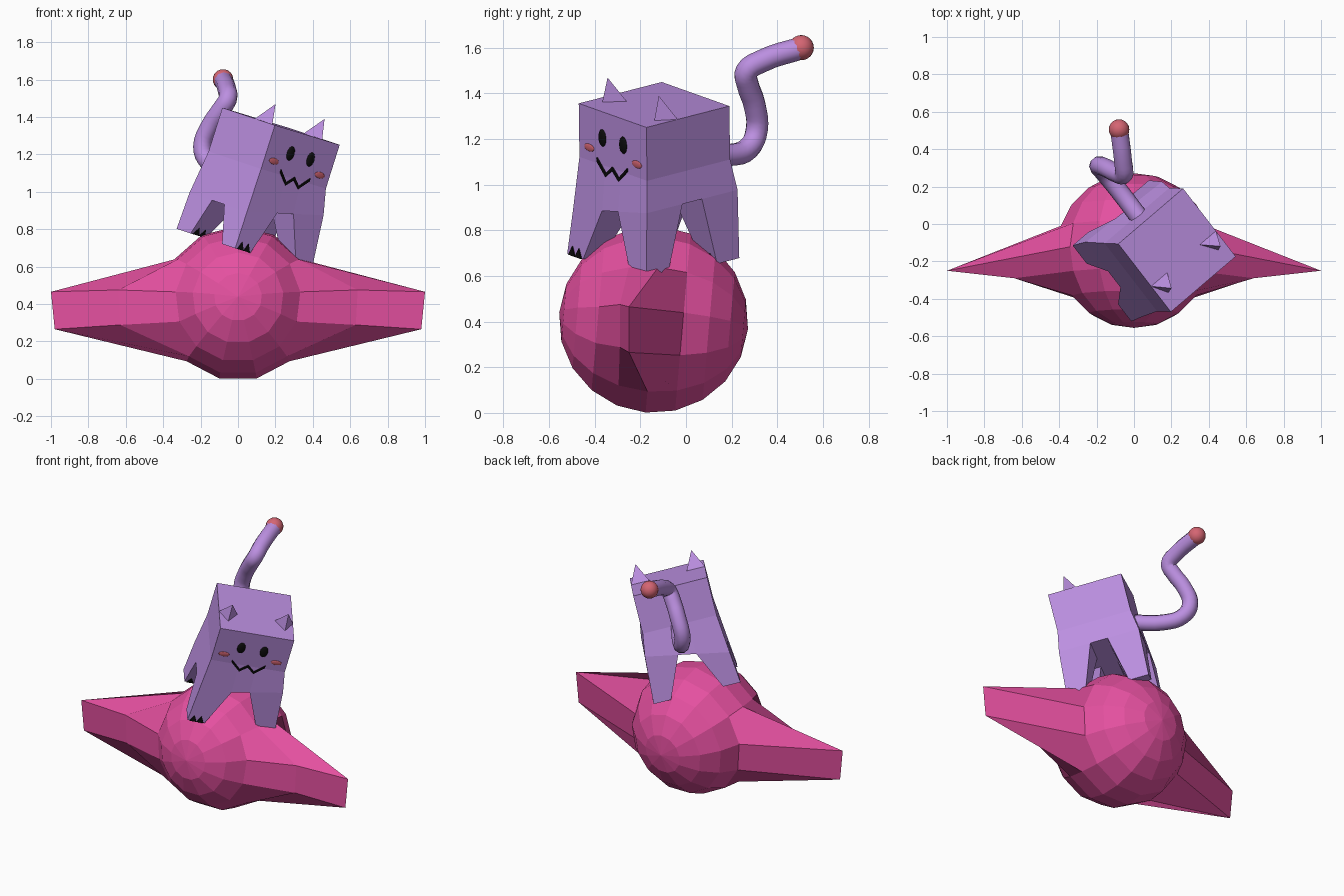
import bpy, bmesh, math
from mathutils import Matrix, Vector

if "Cube" in bpy.data.objects:
    bpy.data.objects.remove(bpy.data.objects["Cube"])


def material(name, rgb):
    m = bpy.data.materials.new(name)
    m.diffuse_color = (*rgb, 1)
    m.use_nodes = True
    m.node_tree.nodes["Principled BSDF"].inputs["Base Color"].default_value = m.diffuse_color
    return m


PURPLE = material("lilac", (0.50, 0.275, 0.75))
PINK = material("hot pink", (0.78, 0.08, 0.35))
ROSE = material("rose", (0.66, 0.13, 0.17))
BLACK = material("black", (0.004, 0.004, 0.004))

# Cat's own frame: origin at the middle of its flat top, local -y is its face
CAT = Matrix(((0.740, -0.600, 0.301, 0.23),
              (0.633, 0.777, -0.013, -0.14),
              (-0.225, 0.200, 0.955, 1.35),
              (0, 0, 0, 1)))


def add(name, verts, faces, mat, frame=CAT):
    bm = bmesh.new()
    vs = [bm.verts.new(frame @ Vector(v)) for v in verts]
    for f in faces:
        bm.faces.new([vs[i] for i in f])
    bmesh.ops.recalc_face_normals(bm, faces=bm.faces)
    me = bpy.data.meshes.new(name)
    bm.to_mesh(me)
    bm.free()
    me.materials.append(mat)
    ob = bpy.data.objects.new(name, me)
    bpy.context.collection.objects.link(ob)
    return ob


def prism(name, front, back, mat):
    n = len(front)
    faces = [list(range(n)), list(range(n, 2 * n))]
    faces += [[i, (i + 1) % n, n + (i + 1) % n, n + i] for i in range(n)]
    return add(name, front + back, faces, mat)


def ellipsoid(name, loc, scale, mat, frame=CAT):
    bm = bmesh.new()
    bmesh.ops.create_uvsphere(bm, u_segments=20, v_segments=12, radius=1)
    bm.transform(frame @ Matrix.Translation(loc) @ Matrix.Diagonal((*scale, 1)))
    for f in bm.faces:
        f.smooth = True
    me = bpy.data.meshes.new(name)
    bm.to_mesh(me)
    bm.free()
    me.materials.append(mat)
    bpy.context.collection.objects.link(bpy.data.objects.new(name, me))


# Ball: 13-sided sphere with its pole to the front, side points pulled into wings
SEG, RINGS, R = 13, 10, 0.415
place = Matrix.Translation((0, -0.142, 0.403)) @ Matrix.Rotation(math.radians(-5), 4, 'X')
pulled = {(4, 3): (0.64, -0.29, 0.475), (4, 4): (0.63, -0.29, 0.288),
          (5, 3): (1.0, -0.25, 0.465), (5, 4): (0.98, -0.25, 0.265)}
verts = [place @ Vector((0, -R, 0)), place @ Vector((0, R, 0))]
for k in range(1, RINGS):
    t = math.pi * k / RINGS
    for j in range(SEG):
        a = math.tau * j / SEG
        p = place @ Vector((R * math.sin(t) * math.sin(a), -R * math.cos(t),
                            R * math.sin(t) * math.cos(a)))
        key = (k, min(j, SEG - j))
        if key in pulled:
            x, y, z = pulled[key]
            p = Vector((math.copysign(x, p.x), y, z))
        verts.append(p)
faces = []
for j in range(SEG):
    n = (j + 1) % SEG
    faces += [[0, 2 + j, 2 + n], [1, 2 + (RINGS - 2) * SEG + j, 2 + (RINGS - 2) * SEG + n]]
    for k in range(RINGS - 2):
        a, b = 2 + k * SEG, 2 + (k + 1) * SEG
        faces.append([a + j, a + n, b + n, b + j])
add("winged_ball", verts, faces, PINK, Matrix())

# Cat body: three square loops, a 3x3 belly, and legs drawn from its corners
loop = [(0, 0), (1, 0), (2, 0), (3, 0), (3, 1), (3, 2), (3, 3), (2, 3), (1, 3), (0, 3), (0, 2), (0, 1)]


def grid(w, i):
    return (-w, -0.055, 0.055, w)[i]


verts, faces = [], [list(range(12))]
for w, z in ((0.234, 0), (0.234, -0.245), (0.256, None)):
    for i, j in loop:
        x, y = grid(w, i), grid(w, j)
        verts.append((x, y, -0.435 + 0.2 * x if z is None else z))
for a in (0, 12):
    faces += [[a + i, a + (i + 1) % 12, a + 12 + (i + 1) % 12, a + 12 + i] for i in range(12)]
cell = {ij: 24 + n for n, ij in enumerate(loop)}
for i in (1, 2):
    for j in (1, 2):
        cell[i, j] = len(verts)
        x = grid(0.256, i)
        verts.append((x, grid(0.256, j), -0.435 + 0.2 * x))
FOOT_X = (-0.275, -0.165, 0.165, 0.275)
FOOT_Y = (-0.277, -0.160, 0.120, 0.245)
for i in range(3):
    for j in range(3):
        ring = [(i, j), (i + 1, j), (i + 1, j + 1), (i, j + 1)]
        top = [cell[c] for c in ring]
        if i == 1 or j == 1:
            faces.append(top)
            continue
        foot = list(range(len(verts), len(verts) + 4))
        verts += [(FOOT_X[c], FOOT_Y[d], -0.69) for c, d in ring]
        faces.append(foot)
        faces += [[top[n], top[(n + 1) % 4], foot[(n + 1) % 4], foot[n]] for n in range(4)]
add("cat_body", verts, faces, PURPLE)

for s, side in ((-1, "left"), (1, "right")):
    # Ears
    add(side + "_ear", [(s * 0.118, -0.058, 0), (s * 0.234, -0.058, 0),
                        (s * 0.18, -0.145, 0), (s * 0.177, -0.116, 0.107)],
        [[0, 1, 2], [0, 1, 3], [1, 2, 3], [2, 0, 3]], PURPLE)
    # Eyes and cheeks
    ellipsoid(side + "_eye", (s * 0.072, -0.234, -0.12), (0.025, 0.012, 0.039), BLACK)
    ellipsoid(side + "_cheek", (s * 0.165, -0.234, -0.186), (0.034, 0.005, 0.017), ROSE)
    # Claws on the front of every foot
    for y, tip, end in ((-0.277, 0.004, "front"), (0.12, -0.010, "back")):
        for c in (0.195, 0.24):
            x = s * c
            tri = [(x - 0.022, y, -0.69), (x + 0.022, y, -0.69), (x, y + tip, -0.648)]
            prism(f"{side}_{end}_claw", [(p[0], p[1] - 0.006, p[2]) for p in tri],
                  [(p[0], p[1] + 0.003, p[2]) for p in tri], BLACK)

# Zigzag mouth
zig = [(-0.105, -0.225), (-0.045, -0.283), (0, -0.243), (0.045, -0.283), (0.105, -0.225)]
edge = [(x, z + 0.008) for x, z in zig] + [(x, z - 0.008) for x, z in reversed(zig)]
prism("mouth", [(x, -0.244, z) for x, z in edge], [(x, -0.236, z) for x, z in edge], BLACK)

# Tail: a round tube along a bent path
path = [(0.04, 0.02, 1.155), (-0.09, 0.19, 1.13), (-0.16, 0.275, 1.16), (-0.19, 0.31, 1.24),
        (-0.15, 0.30, 1.35), (-0.09, 0.27, 1.44), (-0.055, 0.265, 1.495),
        (-0.058, 0.33, 1.54), (-0.08, 0.51, 1.60)]
cu = bpy.data.curves.new("tail", 'CURVE')
cu.dimensions = '3D'
cu.bevel_depth = 0.05
cu.bevel_resolution = 3
cu.resolution_u = 4
cu.use_fill_caps = True
sp = cu.splines.new('BEZIER')
sp.bezier_points.add(len(path) - 1)
for bp, p in zip(sp.bezier_points, path):
    bp.co = p
    bp.handle_left_type = bp.handle_right_type = 'AUTO'
cu.materials.append(PURPLE)
bpy.context.collection.objects.link(bpy.data.objects.new("tail", cu))
ellipsoid("tail_tip", (-0.08, 0.505, 1.60), (0.055, 0.055, 0.055), ROSE, Matrix())
